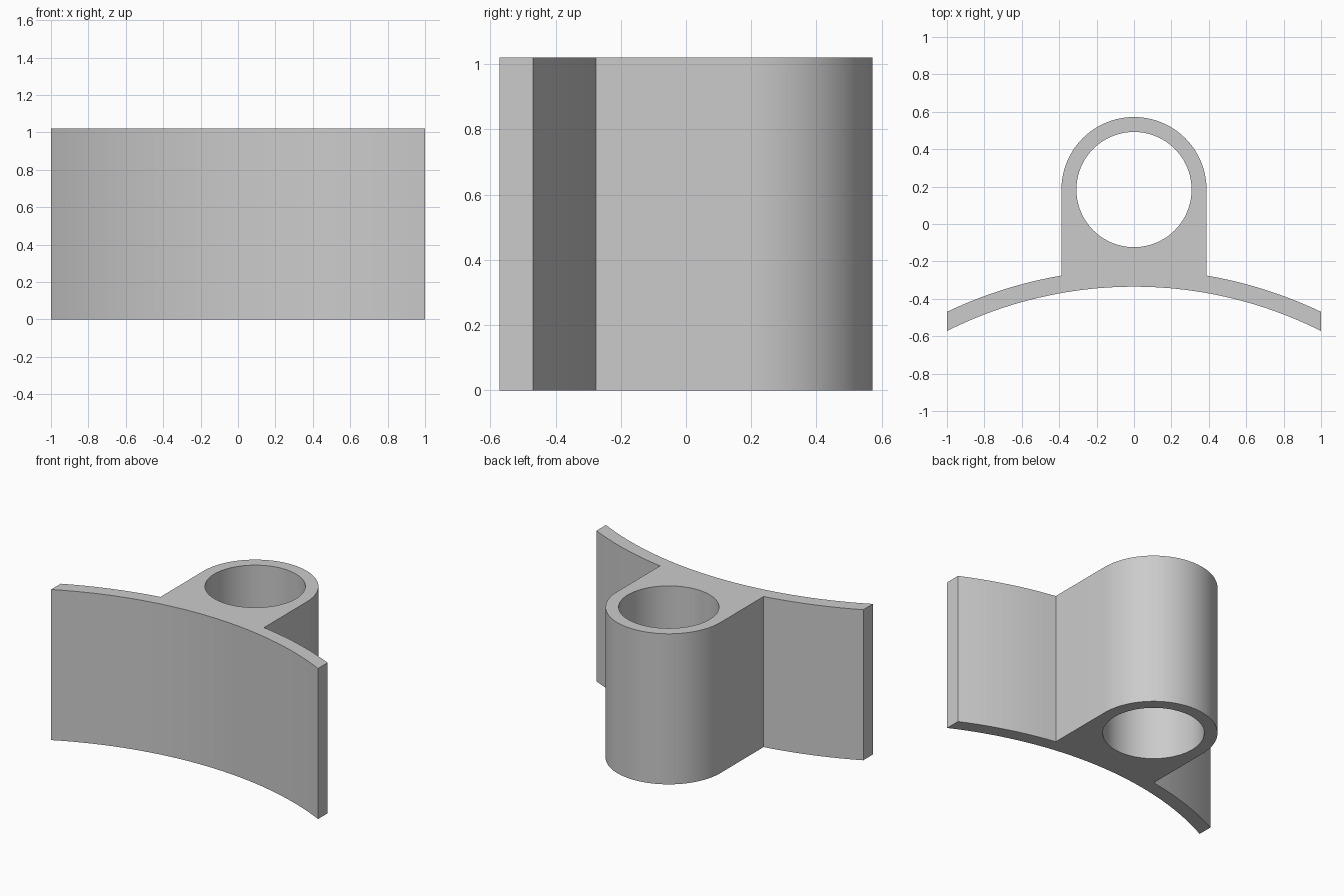
import bpy, bmesh
from math import pi, radians, sin, cos, asin, sqrt

old = bpy.data.objects.get("Cube")
if old:
    bpy.data.objects.remove(old, do_unlink=True)

HEIGHT = 1.02
PLATE_Y = -2.563                 # centre of the curved plate's arcs
R_FRONT, R_BACK = 2.228, 2.32    # concave and convex plate radii
TUBE_Y, R_TUBE, R_BORE = 0.184, 0.388, 0.308


def arc(cy, r, a0, a1, n):
    """Points on an arc about (0, cy); angles run from +y towards +x."""
    steps = [a0 + (a1 - a0) * i / n for i in range(n + 1)]
    return [(r * sin(a), cy + r * cos(a)) for a in steps]


def plate_arc(r, x0, x1, n):
    return arc(PLATE_Y, r, asin(x0 / r), asin(x1 / r), n)


# Outline: front arc, right-hand flange, rounded socket, other flange
outline = plate_arc(R_FRONT, -1, 1, 32)
outline += plate_arc(R_BACK, 1, R_TUBE, 10)
outline += arc(TUBE_Y, R_TUBE, pi / 2, -pi / 2, 48)
outline += plate_arc(R_BACK, -R_TUBE, -1, 10)
bore = arc(TUBE_Y, R_BORE, 0, 2 * pi, 80)[:-1]

# Fill the section around the bore and extrude it upward
bm = bmesh.new()
edges = []
for loop in (outline, bore):
    vs = [bm.verts.new((x, y, 0)) for x, y in loop]
    edges += [bm.edges.new((a, b)) for a, b in zip(vs, vs[1:] + vs[:1])]
bmesh.ops.triangle_fill(bm, edges=edges, use_beauty=True, normal=(0, 0, 1))
ext = bmesh.ops.extrude_face_region(bm, geom=bm.faces[:], use_keep_orig=True)
top = [g for g in ext["geom"] if isinstance(g, bmesh.types.BMVert)]
bmesh.ops.translate(bm, verts=top, vec=(0, 0, HEIGHT))
bmesh.ops.recalc_face_normals(bm, faces=bm.faces[:])

mesh = bpy.data.meshes.new("bracket_with_socket")
bm.to_mesh(mesh)
bm.free()
bracket = bpy.data.objects.new("bracket_with_socket", mesh)
bpy.context.collection.objects.link(bracket)

# Single plain grey
grey = bpy.data.materials.new("light grey")
grey.use_nodes = True
colour = (0.6, 0.6, 0.6, 1)
grey.diffuse_color = colour
grey.node_tree.nodes["Principled BSDF"].inputs["Base Color"].default_value = colour
mesh.materials.append(grey)

# Smooth curved walls, crisp rims and corners
bpy.ops.object.select_all(action="DESELECT")
bracket.select_set(True)
bpy.context.view_layer.objects.active = bracket
bpy.ops.object.shade_smooth_by_angle(angle=radians(20))
